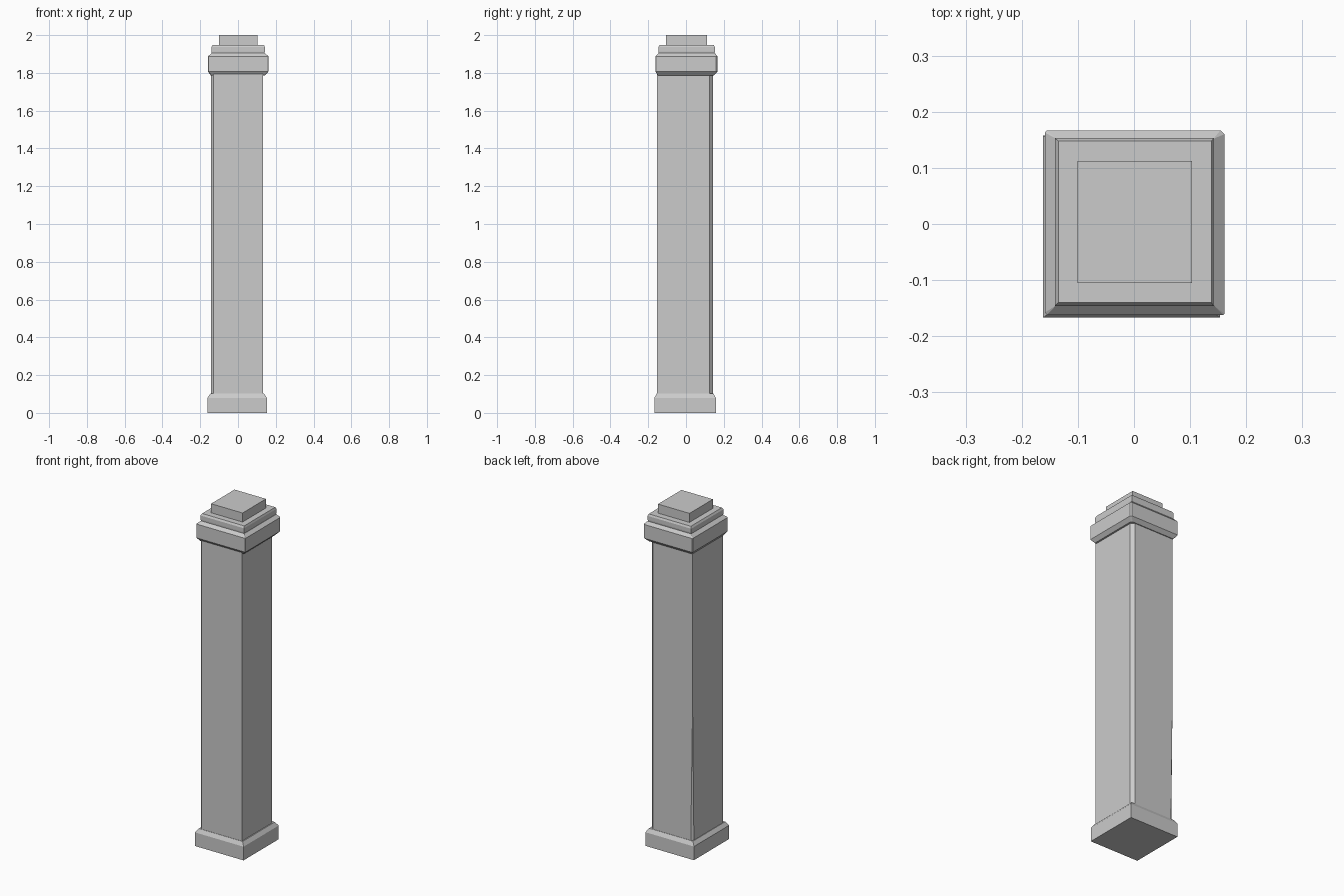
import bpy, bmesh


def loft(name, rings):
    """Stack rectangular rings (x0, x1, y0, y1, z, corner cuts) into a closed solid.
    Corner cuts run front-left, front-right, back-right, back-left."""
    bm = bmesh.new()
    loops = []
    for x0, x1, y0, y1, z, (fl, fr, br, bl) in rings:
        pts = [(x0, y0 + fl), (x0 + fl, y0), (x1 - fr, y0), (x1, y0 + fr),
               (x1, y1 - br), (x1 - br, y1), (x0 + bl, y1), (x0, y1 - bl)]
        loops.append([bm.verts.new((x, y, z)) for x, y in pts])
    for a, b in zip(loops, loops[1:]):
        for i in range(8):
            j = (i + 1) % 8
            bm.faces.new((a[i], a[j], b[j], b[i]))
    bm.faces.new(loops[0][::-1])
    bm.faces.new(loops[-1])
    bmesh.ops.remove_doubles(bm, verts=bm.verts, dist=1e-5)
    bmesh.ops.recalc_face_normals(bm, faces=bm.faces)
    mesh = bpy.data.meshes.new(name)
    bm.to_mesh(mesh)
    bm.free()
    obj = bpy.data.objects.new(name, mesh)
    bpy.context.collection.objects.link(obj)
    return obj


sharp = (0, 0, 0, 0)
worn = (0.004, 0.002, 0.007, 0.004)

# Plinth with sloped top
loft("plinth", [
    (-0.162, 0.153, -0.167, 0.158, 0.0, sharp),
    (-0.162, 0.153, -0.167, 0.158, 0.08, sharp),
    (-0.146, 0.138, -0.155, 0.145, 0.102, sharp)])

# Shaft with worn corners, one fading out halfway up
loft("shaft", [
    (-0.143, 0.132, -0.153, 0.143, 0.09, (0.013, 0, 0.018, 0.012)),
    (-0.143, 0.132, -0.153, 0.143, 0.92, (0.013, 0, 0.018, 0)),
    (-0.143, 0.132, -0.153, 0.143, 1.80, (0.013, 0, 0.018, 0))])

# Capital, bevelled below and above
loft("capital", [
    (-0.144, 0.142, -0.148, 0.148, 1.787, worn),
    (-0.159, 0.161, -0.162, 0.167, 1.807, worn),
    (-0.159, 0.161, -0.162, 0.167, 1.888, worn),
    (-0.139, 0.142, -0.145, 0.152, 1.905, sharp)])

# Upper tier with a small bevelled rim
loft("upper_tier", [
    (-0.137, 0.139, -0.144, 0.150, 1.895, sharp),
    (-0.141, 0.142, -0.146, 0.153, 1.914, sharp),
    (-0.141, 0.142, -0.146, 0.153, 1.936, sharp),
    (-0.135, 0.138, -0.140, 0.148, 1.947, sharp)])

# Top block
loft("top_block", [
    (-0.101, 0.103, -0.105, 0.112, 1.94, sharp),
    (-0.101, 0.103, -0.105, 0.112, 2.0, sharp)])
